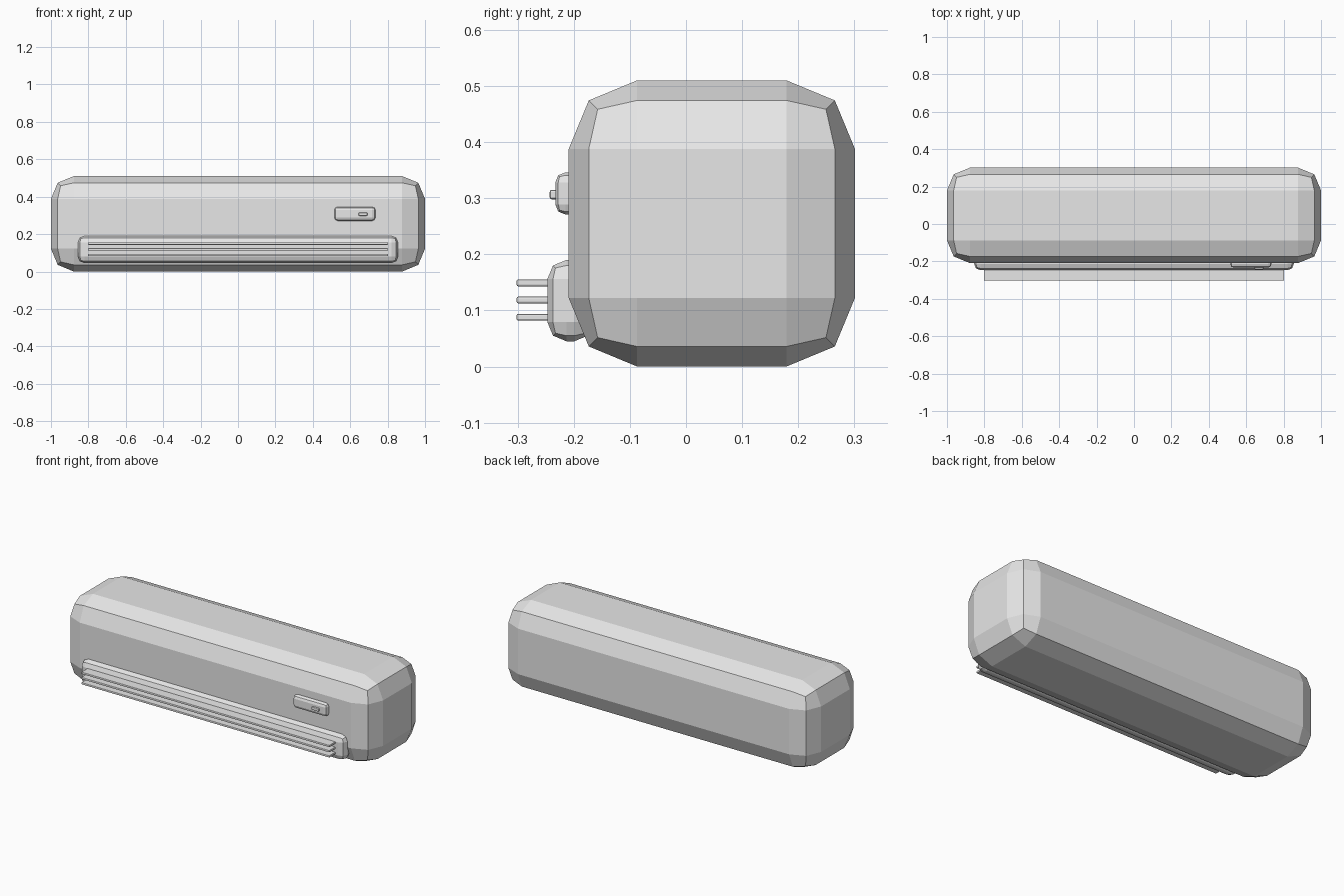
import bpy
import bmesh
from mathutils import Vector

cube = bpy.data.objects.get("Cube")
if cube:
    bpy.data.objects.remove(cube, do_unlink=True)

# Single light grey plastic
GREY = (0.8, 0.8, 0.8, 1.0)
plastic = bpy.data.materials.new("light_grey_plastic")
plastic.use_nodes = True
plastic.diffuse_color = GREY
plastic.node_tree.nodes["Principled BSDF"].inputs["Base Color"].default_value = GREY


def rounded_box(name, low, high, bevel):
    """Box between two corners, with two-step bevelled edges."""
    low, high = Vector(low), Vector(high)
    centre, size = (low + high) / 2, high - low
    bm = bmesh.new()
    bmesh.ops.create_cube(bm, size=1)
    bmesh.ops.scale(bm, vec=size, verts=bm.verts)
    bmesh.ops.bevel(bm, geom=bm.edges[:], offset=bevel, segments=2,
                    profile=0.5, affect='EDGES', clamp_overlap=True)
    mesh = bpy.data.meshes.new(name)
    bm.to_mesh(mesh)
    bm.free()
    mesh.materials.append(plastic)
    obj = bpy.data.objects.new(name, mesh)
    obj.location = centre
    bpy.context.scene.collection.objects.link(obj)
    return obj


# Main housing
rounded_box("housing", (-1, -0.209, 0), (1, 0.301, 0.51), 0.122)

# Air outlet along the lower front
rounded_box("air_outlet", (-0.855, -0.247, 0.045), (0.855, -0.165, 0.19), 0.034)

# Three louvre slats projecting from the outlet
for i in range(3):
    z = 0.088 + i * 0.0305
    rounded_box(f"louvre_{i + 1}", (-0.803, -0.302, z - 0.006),
                (0.803, -0.22, z + 0.006), 0.003)

# Display panel and its indicator
rounded_box("display_panel", (0.515, -0.233, 0.271), (0.735, -0.185, 0.346), 0.018)
rounded_box("indicator", (0.645, -0.243, 0.298), (0.692, -0.225, 0.315), 0.004)
